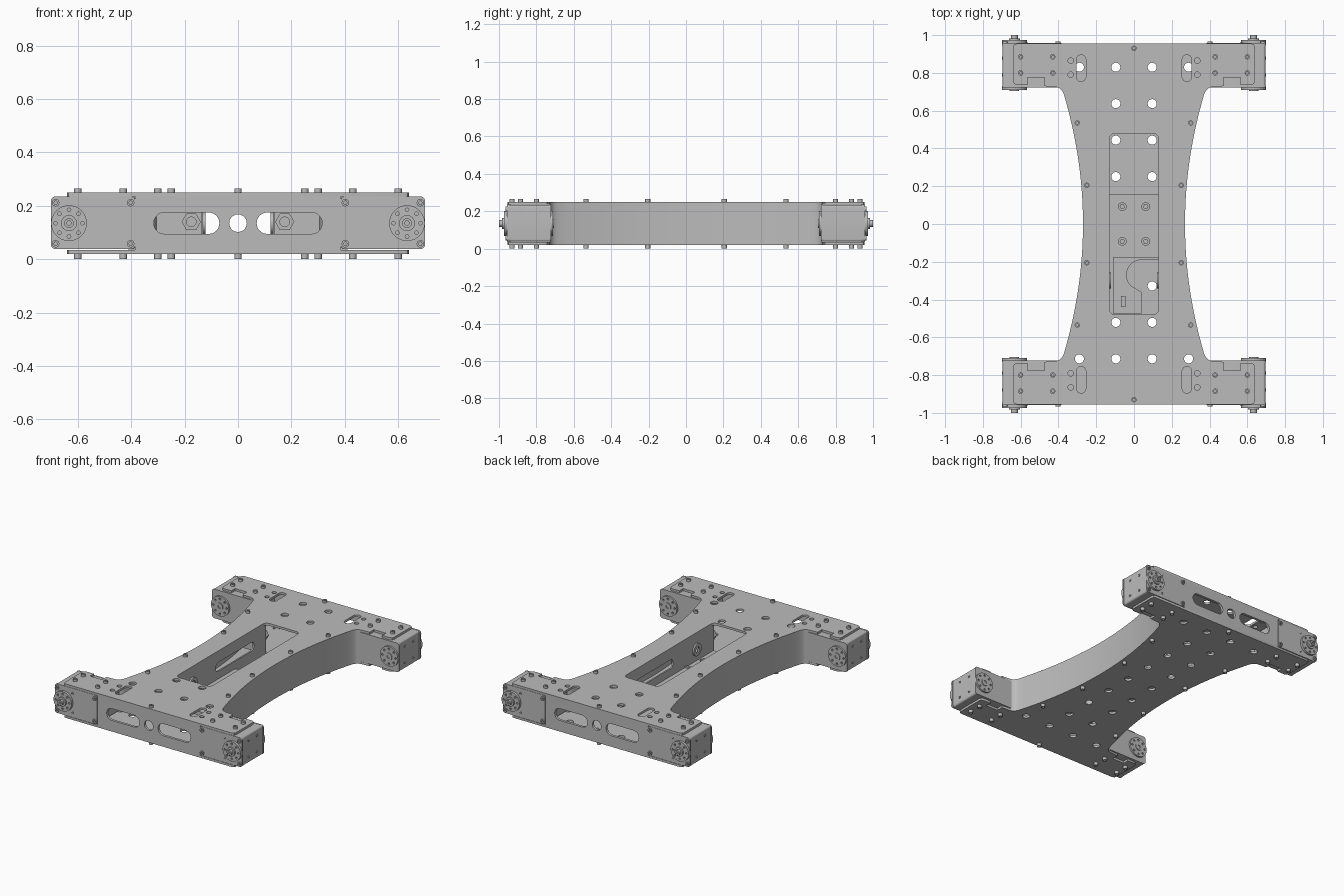
import bpy, bmesh
from math import sin, cos, pi

cube = bpy.data.objects.get("Cube")
if cube:
    bpy.data.objects.remove(cube, do_unlink=True)

grey = bpy.data.materials.new("plain grey")
grey.use_nodes = True
grey.diffuse_color = (0.5, 0.5, 0.5, 1)
grey.node_tree.nodes["Principled BSDF"].inputs["Base Color"].default_value = (0.5, 0.5, 0.5, 1)


def circle(x, y, r, n=20):
    return [(x + r * cos(2 * pi * i / n), y + r * sin(2 * pi * i / n)) for i in range(n)]


def rounded(x0, x1, y0, y1, r, n=6):
    """Rounded rectangle; a slot when r is half the short side."""
    pts = []
    for k, (cx, cy) in enumerate([(x1 - r, y1 - r), (x0 + r, y1 - r), (x0 + r, y0 + r), (x1 - r, y0 + r)]):
        for i in range(n + 1):
            a = (k + i / n) * pi / 2
            pts.append((cx + r * cos(a), cy + r * sin(a)))
    return pts


def flat(name, loops, lo, hi, axis="z"):
    """Extrude closed loops (inner loops become holes) from lo to hi along an axis."""
    lo, hi = min(lo, hi), max(lo, hi)
    curve = bpy.data.curves.new(name, "CURVE")
    curve.dimensions = "2D"
    curve.fill_mode = "BOTH"
    curve.extrude = (hi - lo) / 2
    for pts in loops:
        spline = curve.splines.new("POLY")
        spline.points.add(len(pts) - 1)
        for p, (a, b) in zip(spline.points, pts):
            p.co = (a, b, 0, 1)
        spline.use_cyclic_u = True
    temp = bpy.data.objects.new(name + "_path", curve)
    bpy.context.collection.objects.link(temp)
    bpy.context.view_layer.update()
    mesh = bpy.data.meshes.new_from_object(temp.evaluated_get(bpy.context.evaluated_depsgraph_get()))
    bpy.data.objects.remove(temp, do_unlink=True)
    mid = (lo + hi) / 2
    for v in mesh.vertices:
        a, b, c = v.co
        c += mid
        v.co = {"z": (a, b, c), "y": (a, c, b), "x": (c, a, b)}[axis]
    bm = bmesh.new()
    bm.from_mesh(mesh)
    bmesh.ops.remove_doubles(bm, verts=bm.verts, dist=0.00005)
    bmesh.ops.recalc_face_normals(bm, faces=bm.faces)
    for f in bm.faces:
        f.smooth = True
    bm.to_mesh(mesh)
    bm.free()
    mesh.set_sharp_from_angle(angle=0.6)
    mesh.materials.clear()
    mesh.materials.append(grey)
    mesh.name = name
    obj = bpy.data.objects.new(name, mesh)
    bpy.context.collection.objects.link(obj)
    return obj


def screws(name, centres, r, lo, hi, axis="z"):
    """Round heads with hexagonal sockets."""
    loops = []
    for x, y in centres:
        loops += [circle(x, y, r, 16), circle(x, y, r * 0.5, 6)]
    return flat(name, loops, lo, hi, axis)


def mirrored(points):
    return [(sx * x, sy * y) for x, y in points for sx in (1, -1) for sy in (1, -1)
            if (x or sx > 0) and (y or sy > 0)]


# Outline of the waisted plates, one quarter mirrored to four
waist = [(0.27 + 0.215 * y * y, y) for y in [0.69 * i / 14 for i in range(15)]]
fillet = [(0.381, 0.705), (0.392, 0.718), (0.41, 0.725)]
tab = [(0.475, 0.73), (0.475, 0.775), (0.565, 0.775), (0.565, 0.735), (0.62, 0.735),
       (0.635, 0.742), (0.64, 0.755), (0.64, 0.935), (0.635, 0.95), (0.62, 0.955)]
quarter = waist + fillet + tab
right_half = [(x, -y) for x, y in reversed(quarter[1:])] + quarter
outline = right_half + [(-x, y) for x, y in reversed(right_half)]

# Plate holes
pitch = 0.193
rows = [0.83 - pitch * i for i in range(9)]
grid = [(sx * 0.096, y) for y in rows for sx in (1, -1)]
side_holes = [(sx * 0.289, y) for y in (rows[0], rows[-1]) for sx in (1, -1)]
top_holes = [p for p in grid if abs(p[1]) > 0.5] + side_holes[2:]
slots = [rounded(sx * 0.28 - 0.025, sx * 0.28 + 0.025, sy * 0.825 - 0.07, sy * 0.825 + 0.07, 0.024)
         for sx in (1, -1) for sy in (1, -1)]
small = [circle(x, y, 0.015, 14) for x, y in mirrored([(0.335, 0.865), (0.335, 0.79)])]
opening = rounded(-0.13, 0.13, -0.48, 0.48, 0.03)
flat("top_plate", [outline, opening] + slots + small + [circle(x, y, 0.024) for x, y in top_holes], 0.235, 0.25)
flat("bottom_plate", [outline] + [circle(x, y, 0.024) for x, y in grid + side_holes], 0.02, 0.035)

# Plate screws, above and below
heads = mirrored([(0, 0.93), (0.3, 0.535), (0.25, 0.205), (0.6, 0.885), (0.6, 0.8), (0.43, 0.885), (0.43, 0.8)])
screws("top_screws", heads, 0.014, 0.25, 0.265)
screws("bottom_screws", heads, 0.014, 0.0, 0.02)

# Curved side walls and inner partitions
half = waist + fillet
edge = [(x, -y) for x, y in reversed(half[1:])] + half
for side, sx in (("left", 1), ("right", -1)):
    strip = [(sx * x, y) for x, y in edge] + [(sx * (x - 0.016), y) for x, y in reversed(edge)]
    flat(side + "_side_wall", [strip], 0.03, 0.24)
    slot = rounded(-0.05, 0.36, 0.11, 0.17, 0.029)
    flat(side + "_partition", [rounded(-0.48, 0.48, 0.035, 0.235, 0.005), slot,
                               circle(-0.3, 0.135, 0.03)], sx * 0.132, sx * 0.142, "x")
    screws(side + "_partition_bolt", [(-0.3, 0.135)], 0.042, sx * 0.122, sx * 0.132, "x")

# End walls with two slots and a central hole
for end, sy in (("front", -1), ("back", 1)):
    holes = [rounded(min(a, b), max(a, b), 0.095, 0.175, 0.039) for a, b in ((0.07, 0.315), (-0.07, -0.315))]
    flat(end + "_wall", [rounded(-0.385, 0.385, 0.02, 0.25, 0.002), circle(0, 0.135, 0.033)] + holes,
         sy * 0.938, sy * 0.955, "y")
    for side, sx in (("left", 1), ("right", -1)):
        tag = end + "_" + side + "_"
        flat(tag + "flange", [rounded(sx * 0.22 - 0.085, sx * 0.22 + 0.085, 0.035, 0.235, 0.004)],
             sy * 0.48, sy * 0.49, "y")
        flat(tag + "nut", [circle(sx * 0.175, 0.14, 0.036, 6), circle(sx * 0.175, 0.14, 0.018)],
             sy * 0.49, sy * 0.53, "y")

        # Corner drive units
        def box(x0, x1, z0, z1, r):
            return rounded(min(sx * x0, sx * x1), max(sx * x0, sx * x1), z0, z1, r)

        flat(tag + "drive_body", [box(0.385, 0.695, 0.038, 0.234, 0.012)], sy * 0.73, sy * 0.945, "y")
        for part, y0, y1 in (("outer", 0.945, 0.957), ("inner", 0.722, 0.73)):
            flat(tag + part + "_cover", [box(0.385, 0.70, 0.038, 0.235, 0.016)], sy * y0, sy * y1, "y")
        corners = [(sx * x, z) for x in (0.402, 0.683) for z in (0.058, 0.212)]
        screws(tag + "cover_screws", corners, 0.014, sy * 0.957, sy * 0.965, "y")
        dots = [(sx * 0.57, 0.07), (sx * 0.57, 0.2)]
        screws(tag + "cover_pins", dots, 0.008, sy * 0.957, sy * 0.96, "y")
        pins = [(sy * y, z) for y in (0.79, 0.88) for z in (0.08, 0.19)]
        screws(tag + "end_pins", pins, 0.008, sx * 0.695, sx * 0.699, "x")

        # Output discs on both faces, with a ring of holes
        cx = sx * 0.633
        ring = [circle(cx + 0.05 * cos(i * pi / 4), 0.135 + 0.05 * sin(i * pi / 4), 0.007, 8) for i in range(8)]
        for part, y0, y1 in (("outer", 0.957, 0.973), ("inner", 0.722, 0.71)):
            flat(tag + part + "_disc", [circle(cx, 0.135, 0.067, 32)] + ring, sy * y0, sy * y1, "y")
        flat(tag + "hub", [circle(cx, 0.135, 0.03, 24)], sy * 0.973, sy * 0.983, "y")
        screws(tag + "hub_screw", [(cx, 0.135)], 0.018, sy * 0.983, sy * 1.0, "y")
        screws(tag + "inner_hub", [(cx, 0.135)], 0.025, sy * 0.71, sy * 0.705, "y")

# Raised floor inside the opening, with its screws and a small rest
flat("inner_floor", [rounded(-0.13, 0.13, -0.48, 0.16, 0.01), circle(0.096, rows[6], 0.024)], 0.035, 0.06)
screws("floor_screws", mirrored([(0.062, 0.092)]), 0.023, 0.06, 0.075)
arc = [(0.04 + 0.08 * cos(a), -0.27 + 0.08 * sin(a)) for a in [pi / 2 + pi * 0.75 * i / 12 for i in range(13)]]
flat("floor_ledge", [[(0.13, -0.19)] + arc + [(0.04, -0.36), (0.04, -0.475), (-0.11, -0.475),
                                             (-0.11, -0.175), (0.13, -0.175)]], 0.06, 0.07)
flat("floor_pin", [rounded(-0.07, -0.045, -0.44, -0.38, 0.004)], 0.07, 0.085)
